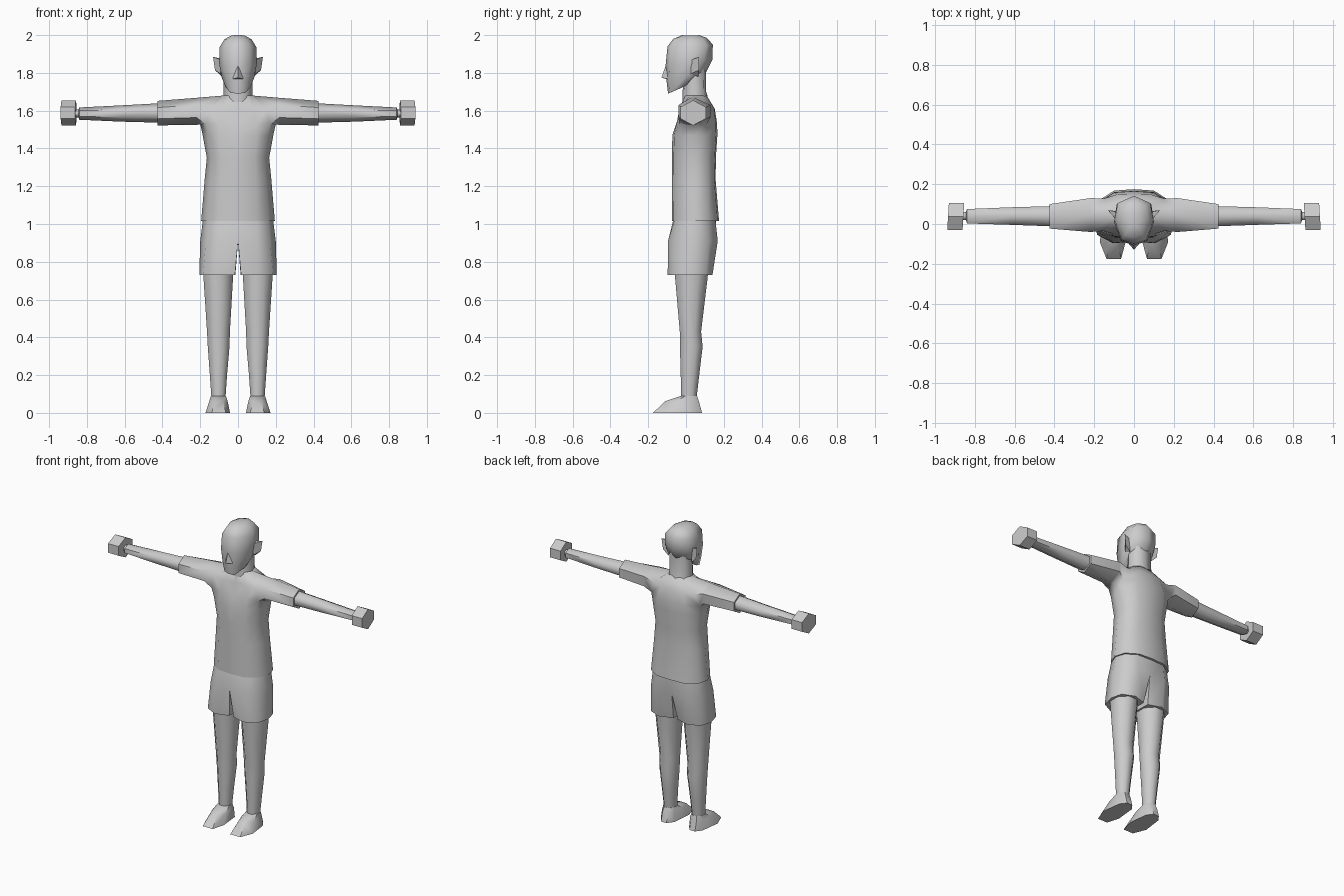
import bpy, bmesh, math
from mathutils import Matrix

grey = bpy.data.materials.new("light_grey")
grey.diffuse_color = (0.6, 0.6, 0.6, 1)


def strip(bm, a, b, closed):
    """Join two rows of vertices with quads."""
    n = len(a)
    for i in range(n if closed else n - 1):
        j = (i + 1) % n
        bm.faces.new((a[i], a[j], b[j], b[i]))


def row(bm, pts):
    return [bm.verts.new(p) for p in pts]


def finish(bm, name, angle=62, mirror=True):
    """Mirror to the other side, close the openings, shade and link."""
    if mirror:
        bmesh.ops.mirror(bm, geom=bm.verts[:] + bm.edges[:] + bm.faces[:],
                         matrix=Matrix.Identity(4), merge_dist=0.001, axis='X')
    bmesh.ops.holes_fill(bm, edges=[e for e in bm.edges if e.is_boundary], sides=0)
    bmesh.ops.recalc_face_normals(bm, faces=bm.faces[:])
    me = bpy.data.meshes.new(name)
    bm.to_mesh(me)
    bm.free()
    me.materials.append(grey)
    ob = bpy.data.objects.new(name, me)
    bpy.context.collection.objects.link(ob)
    bpy.ops.object.select_all(action='DESELECT')
    ob.select_set(True)
    bpy.context.view_layer.objects.active = ob
    bpy.ops.object.shade_smooth_by_angle(angle=math.radians(angle))


def loft(name, rings, closed=True, angle=62):
    bm = bmesh.new()
    rows = [row(bm, r) for r in rings]
    for a, b in zip(rows, rows[1:]):
        strip(bm, a, b, closed)
    finish(bm, name, angle)


def level(z, pts):
    return [(x, y, z) for x, y in pts]


def oval(z, x0, x1, y0, y1):
    """Eight-sided horizontal ring filling the given bounds."""
    k = 0.5 / math.cos(math.pi / 8)
    ring = []
    for i in range(8):
        t = math.pi / 8 + i * math.pi / 4
        ring.append(((x0 + x1) / 2 + math.sin(t) * (x1 - x0) * k,
                     (y0 + y1) / 2 - math.cos(t) * (y1 - y0) * k, z))
    return ring


def arm_ring(x, y0, y1, z0, z1, lean=0.0):
    """Six-sided ring across the arm."""
    m, h = (y0 + y1) / 2, (z1 - z0) * 0.27
    pts = [(y0, z0 + h), (m, z0), (y1, z0 + h), (y1, z1 - h), (m, z1), (y0, z1 - h)]
    return [(x - lean * (y - m), y, z) for y, z in pts]


# Shirt: half torso rows from front centre to back centre, with a sleeve
bm = bmesh.new()
body = [
    (1.015, [(0, -.075), (.10, -.068), (.165, -.02), (.195, .05), (.175, .12), (.10, .168), (0, .175)]),
    (1.23, [(0, -.075), (.095, -.067), (.15, -.02), (.177, .05), (.155, .115), (.09, .15), (0, .157)]),
    (1.35, [(0, -.075), (.09, -.066), (.142, -.02), (.165, .05), (.145, .115), (.085, .152), (0, .158)]),
    (1.47, [(0, -.072), (.10, -.062), (.16, -.025), (.187, .045), (.165, .115), (.10, .16), (0, .166)]),
    (1.53, [(0, -.052), (.10, -.05), (.17, -.036), (.20, .04), (.18, .11), (.10, .158), (0, .165)]),
]
rows = [row(bm, level(z, p)) for z, p in body]
for a, b in zip(rows, rows[1:]):
    strip(bm, a, b, False)
chest = rows[-1]
upper_front = row(bm, level(1.61, [(0, -.025), (.08, -.03), (.15, -.035)]))
upper_back = row(bm, level(1.61, [(.15, .128), (.08, .15), (0, .152)]))
collar = row(bm, level(1.68, [(0, -.015), (.045, -.005), (.068, .02), (.078, .045),
                              (.07, .08), (.04, .105), (0, .11)]))
strip(bm, chest[:3], upper_front, False)
strip(bm, chest[4:], upper_back, False)
strip(bm, upper_front, collar[:3], False)
strip(bm, upper_back, collar[4:], False)
bm.faces.new((upper_front[2], collar[2], collar[3]))
bm.faces.new((upper_back[0], collar[3], collar[4]))
hole = [chest[2], chest[3], chest[4], upper_back[0], collar[3], upper_front[2]]
for ring in (arm_ring(.22, -.04, .13, 1.525, 1.668), arm_ring(.425, -.023, .10, 1.522, 1.652)):
    nxt = row(bm, ring)
    strip(bm, hole, nxt, True)
    hole = nxt
finish(bm, "shirt")

# Forearms with narrow wrists
loft("forearms", [arm_ring(.40, -.012, .09, 1.536, 1.640),
                  arm_ring(.62, -.004, .084, 1.542, 1.628),
                  arm_ring(.84, .003, .075, 1.552, 1.617),
                  arm_ring(.845, .02, .06, 1.565, 1.605),
                  arm_ring(.87, .02, .06, 1.565, 1.605)])

# Hands: short six-sided blocks
loft("hands", [arm_ring(.858, -.03, .105, 1.522, 1.655, .06),
               arm_ring(.935, -.03, .105, 1.522, 1.655, .06)], angle=50)

# Shorts: half waist rows, then a closed ring for each leg
bm = bmesh.new()
waist = row(bm, level(1.03, [(0, -.065), (.10, -.058), (.16, -.02), (.185, .05),
                             (.165, .11), (.10, .155), (0, .16)]))
hip = row(bm, level(.91, [(0, -.088), (.10, -.095), (.17, -.045), (.20, .045),
                          (.175, .12), (.10, .168), (0, .15)]))
strip(bm, waist, hip, False)
hip.append(bm.verts.new((0, .035, .905)))
hem = row(bm, level(.73, [(.016, -.07), (.105, -.097), (.185, -.055), (.205, .03),
                          (.185, .105), (.105, .14), (.016, .11), (.014, .025)]))
strip(bm, hip, hem, True)
finish(bm, "shorts", 50)

# Legs
loft("legs", [oval(.80, .025, .185, -.06, .118),
              oval(.72, .026, .183, -.058, .115),
              oval(.43, .043, .164, -.033, .08),
              oval(.35, .045, .160, -.032, .088),
              oval(.20, .058, .149, -.028, .07),
              oval(.07, .067, .140, -.025, .055)])

# Feet: ankle, instep and sole
loft("feet", [oval(.09, .064, .143, -.027, .058),
              level(.062, [(.128, -.11), (.152, -.05), (.148, .04), (.125, .068),
                           (.085, .068), (.058, .04), (.055, -.05), (.078, -.11)]),
              level(0, [(.138, -.175), (.172, -.09), (.155, .045), (.125, .085),
                        (.085, .085), (.055, .045), (.042, -.09), (.065, -.175)])], angle=45)

# Neck
loft("neck", [level(z, [(0, y0), (.045, y0 + .01), (w, .04), (.055, y1 - .012), (0, y1)])
              for z, y0, y1, w in ((1.64, -.02, .125, .08), (1.70, -.018, .107, .076),
                                   (1.82, -.01, .105, .076))], closed=False)

# Head: half rows from jaw to crown
loft("head", [
    [(0, -.095, 1.69), (.04, -.085, 1.695), (.066, -.015, 1.725), (.072, .045, 1.785), (0, .085, 1.785)],
    [(0, -.102, 1.75), (.052, -.088, 1.755), (.086, -.005, 1.775), (.084, .07, 1.805), (0, .10, 1.79)],
    [(0, -.108, 1.84), (.066, -.085, 1.84), (.10, .01, 1.85), (.088, .095, 1.865), (0, .14, 1.87)],
    [(0, -.098, 1.94), (.062, -.08, 1.94), (.098, .02, 1.935), (.082, .105, 1.945), (0, .142, 1.95)],
    [(0, -.068, 1.98), (.045, -.055, 1.98), (.072, .025, 1.978), (.055, .09, 1.98), (0, .11, 1.985)],
    [(0, -.02, 2.0), (.02, -.012, 1.999), (.035, .025, 1.998), (.025, .06, 1.999), (0, .07, 2.0)],
], closed=False)

# Nose wedge
bm = bmesh.new()
tip, top, side, under = row(bm, [(0, -.13, 1.775), (0, -.107, 1.84), (.03, -.095, 1.768), (0, -.095, 1.765)])
bm.faces.new((tip, top, side))
bm.faces.new((tip, side, under))
finish(bm, "nose", 30)

# Ears: flared wedges
loft("ears", [[(.092, .025, 1.795), (.122, .068, 1.815), (.085, .065, 1.78)],
              [(.095, .03, 1.87), (.132, .07, 1.885), (.09, .062, 1.875)]], angle=30)
